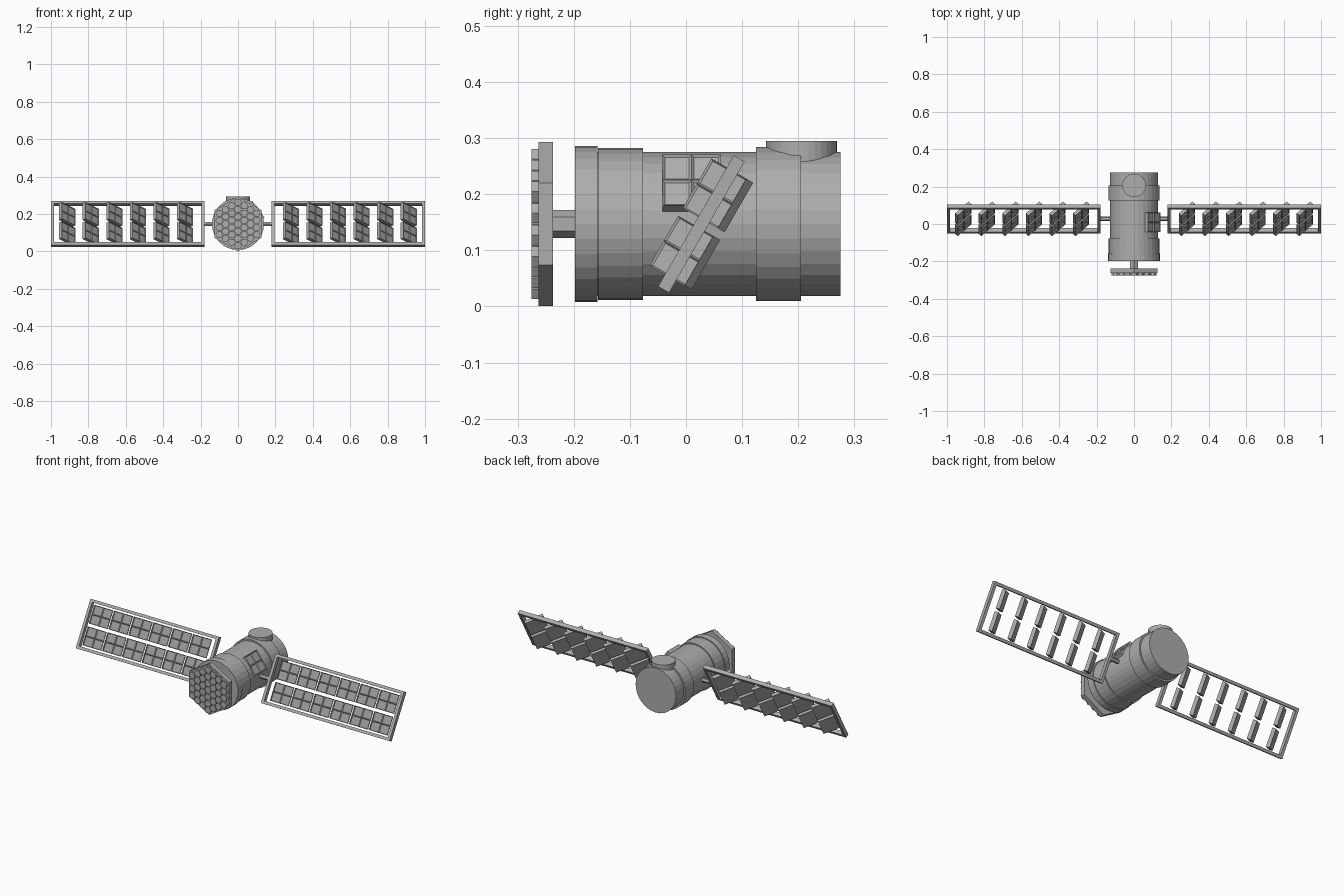
import bpy, bmesh
from math import radians, pi, sqrt
from mathutils import Matrix, Vector

cube = bpy.data.objects.get("Cube")
if cube:
    bpy.data.objects.remove(cube)

grey = bpy.data.materials.new("hull_grey")
grey.use_nodes = True
colour = (0.42, 0.42, 0.42, 1)
grey.diffuse_color = colour
grey.node_tree.nodes["Principled BSDF"].inputs["Base Color"].default_value = colour

AXIS_Z = 0.147
ALONG_Y = Matrix.Rotation(pi / 2, 4, 'X')
ALONG_X = Matrix.Rotation(pi / 2, 4, 'Y')


def finish(name, bm):
    mesh = bpy.data.meshes.new(name)
    bm.to_mesh(mesh)
    bm.free()
    mesh.materials.append(grey)
    obj = bpy.data.objects.new(name, mesh)
    bpy.context.scene.collection.objects.link(obj)
    return obj


def add_drum(bm, centre, radius, depth, sides, turn=Matrix()):
    bmesh.ops.create_cone(bm, cap_ends=True, segments=sides, radius1=radius,
                          radius2=radius, depth=depth,
                          matrix=Matrix.Translation(centre) @ turn)


def drum_y(name, y0, y1, radius, sides=32):
    bm = bmesh.new()
    add_drum(bm, (0, (y0 + y1) / 2, AXIS_Z), radius, y1 - y0, sides, ALONG_Y)
    return finish(name, bm)


def add_box(bm, matrix, size):
    made = bmesh.ops.create_cube(bm, size=1, matrix=matrix @ Matrix.Diagonal((*size, 1)))
    return made["verts"]


def add_cell_block(bm, matrix, size, rim):
    """Box whose local top is split into four recessed cells."""
    verts = add_box(bm, matrix, size)
    up = (matrix.to_3x3() @ Vector((0, 0, 1))).normalized()
    faces = {f for v in verts for f in v.link_faces}
    for f in faces:
        f.normal_update()
    top = max(faces, key=lambda f: f.normal.dot(up))
    made = bmesh.ops.subdivide_edges(bm, edges=list(top.edges), cuts=1, use_grid_fill=True)
    near = {f for g in made["geom_inner"] if isinstance(g, bmesh.types.BMVert)
            for f in g.link_faces}
    for f in near:
        f.normal_update()
    cells = [f for f in near if f.normal.dot(up) > 0.99]
    bmesh.ops.inset_individual(bm, faces=cells, thickness=rim, depth=-0.004)


# Hull and its bands
drum_y("hull", -0.19, 0.275, 0.1285)
drum_y("rear_band", 0.125, 0.205, 0.1375)
drum_y("front_band", -0.157, -0.077, 0.135)
drum_y("front_collar", -0.198, -0.158, 0.139)

# Top hatch
bm = bmesh.new()
add_drum(bm, (0, 0.206, 0.245), 0.063, 0.1, 32)
finish("top_hatch", bm)

# Front shield with honeycomb tiles
drum_y("shield_strut", -0.24, -0.19, 0.025, 6)
drum_y("shield_plate", -0.263, -0.237, 0.1465, 6)
bm = bmesh.new()
pitch = 0.0386
for q in range(-3, 4):
    for r in range(-3, 4):
        if abs(q + r) <= 3:
            spot = (q * pitch * sqrt(3) / 2, -0.268, AXIS_Z + (r + q / 2) * pitch)
            add_drum(bm, spot, pitch / sqrt(3) - 0.002, 0.014, 6,
                     ALONG_Y @ Matrix.Rotation(pi / 6, 4, 'Z'))
finish("honeycomb_tiles", bm)

# Tilted equipment box on the left flank
bm = bmesh.new()
out = Matrix.Translation((0, 0.01, AXIS_Z)) @ Matrix.Rotation(radians(54), 4, 'Y')
add_cell_block(bm, out @ Matrix.Translation((0, 0, 0.109)), (0.112, 0.104, 0.05), 0.006)
finish("equipment_box", bm)

# Wings: local x runs outwards, local y up the panel, local z towards the sun
WING = Matrix.Translation((0, 0.0275, AXIS_Z)) @ Matrix.Rotation(radians(60), 4, 'X')
LOUVRE = Matrix.Rotation(radians(45), 4, 'Y')
for side, label in ((1, "left"), (-1, "right")):
    bm = bmesh.new()
    for end in (-1, 1):
        add_box(bm, WING @ Matrix.Translation((side * 0.59, end * 0.127, 0)),
                (0.82, 0.016, 0.0225))
        add_box(bm, WING @ Matrix.Translation((side * (0.59 + end * 0.402), 0, 0)),
                (0.016, 0.24, 0.0225))
    finish(label + "_wing_frame", bm)

    bm = bmesh.new()
    add_drum(bm, (side * 0.15, 0.0275, AXIS_Z), 0.0125, 0.07, 6, ALONG_X)
    finish(label + "_wing_arm", bm)

    bm = bmesh.new()
    for i in range(6):
        for half in (-1, 1):
            spot = Matrix.Translation((side * (0.283 + i * 0.126), half * 0.059, 0))
            add_cell_block(bm, WING @ spot @ LOUVRE, (0.102, 0.102, 0.02), 0.004)
    finish(label + "_solar_louvres", bm)
